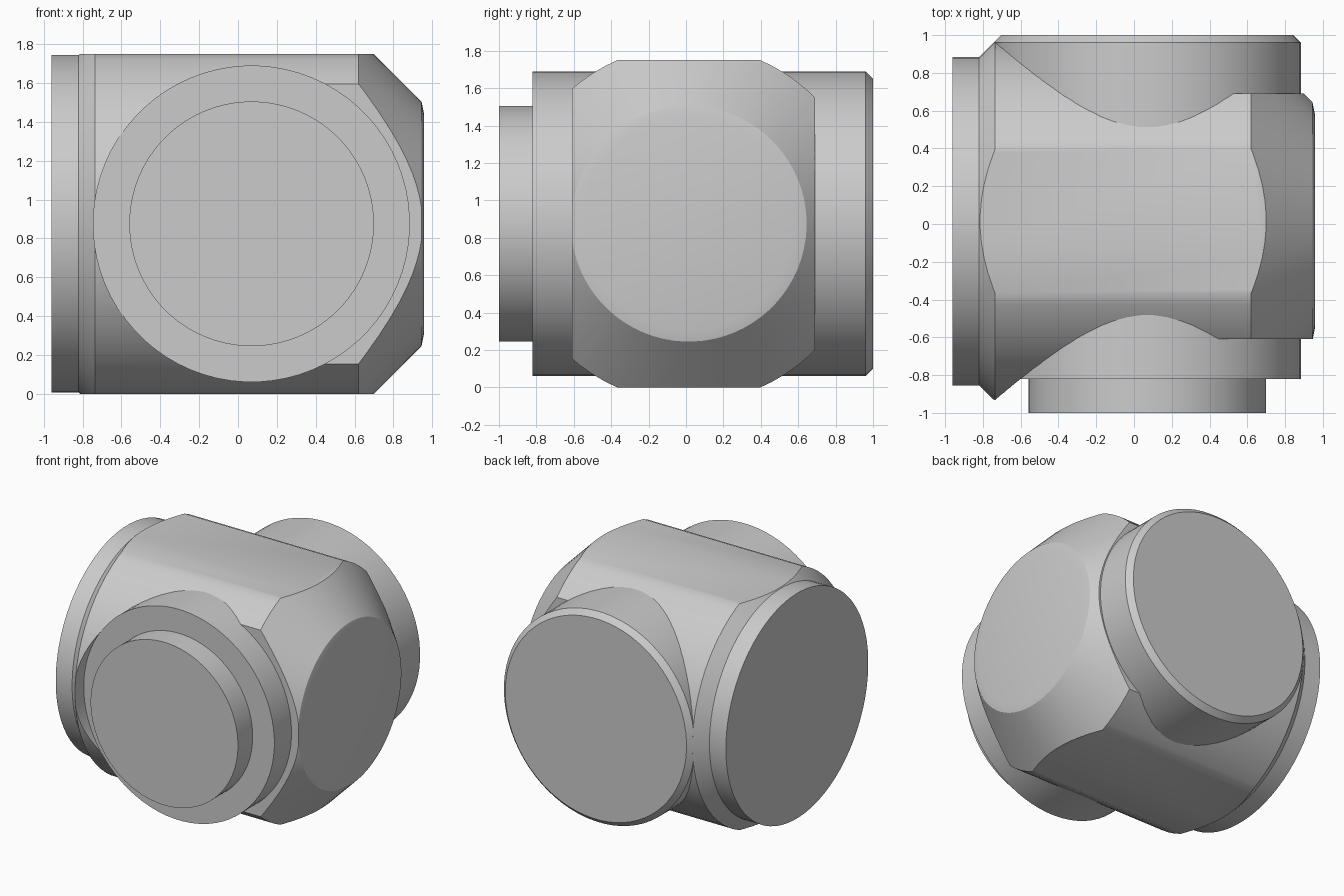
import bpy, bmesh, math
from mathutils import Matrix, Vector

cube = bpy.data.objects.get("Cube")
if cube:
    bpy.data.objects.remove(cube, do_unlink=True)

SIDES = 72
AXIS_Z = 0.875      # height of every axis
BODY_Y = 0.015      # body axis offset
PORT_X = 0.07       # side port axis offset
PORT_R = 0.815

grey = bpy.data.materials.new("plain grey")
grey.use_nodes = True
colour = (0.6, 0.6, 0.6, 1)
grey.diffuse_color = colour
grey.node_tree.nodes["Principled BSDF"].inputs["Base Color"].default_value = colour


def add_object(name, bm):
    bmesh.ops.recalc_face_normals(bm, faces=bm.faces[:])
    mesh = bpy.data.meshes.new(name)
    bm.to_mesh(mesh)
    bm.free()
    mesh.materials.append(grey)
    obj = bpy.data.objects.new(name, mesh)
    bpy.context.collection.objects.link(obj)
    return obj


def turned(name, axis, profile):
    """Solid of revolution along x or y from (position, radius) pairs."""
    bm = bmesh.new()
    rings = []
    for pos, r in profile:
        ring = []
        for i in range(SIDES):
            a = math.tau * (i + 0.5) / SIDES
            u, v = r * math.cos(a), AXIS_Z + r * math.sin(a)
            co = (pos, BODY_Y + u, v) if axis == "x" else (PORT_X + u, pos, v)
            ring.append(bm.verts.new(co))
        rings.append(ring)
    for a, b in zip(rings, rings[1:]):
        for i in range(SIDES):
            j = (i + 1) % SIDES
            bm.faces.new((a[i], a[j], b[j], b[i]))
    bm.faces.new(rings[0])
    bm.faces.new(rings[-1])
    return add_object(name, bm)


def box(name, low, high):
    low, high = Vector(low), Vector(high)
    bm = bmesh.new()
    bmesh.ops.create_cube(bm, size=1, matrix=Matrix.Translation((low + high) / 2)
                          @ Matrix.Diagonal((high - low).to_4d()))
    return add_object(name, bm)


def cut(target, cutter):
    mod = target.modifiers.new("cut", "BOOLEAN")
    mod.operation = "DIFFERENCE"
    mod.solver = "EXACT"
    mod.object = cutter
    bpy.context.view_layer.objects.active = target
    bpy.ops.object.modifier_apply(modifier=mod.name)
    bpy.data.objects.remove(cutter, do_unlink=True)


# Main body with a bevel at the left and a wide cone at the right
body = turned("body", "x", [(-0.83, 0.86), (-0.82, 0.87), (-0.735, 0.955),
                            (0.62, 0.955), (0.945, 0.63), (0.957, 0.57)])

# Flats above and below, and on the right half of the front and back
cut(body, box("top_cutter", (-2, -2, 1.75), (2, 2, 3)))
cut(body, box("bottom_cutter", (-2, -2, -1), (2, 2, 0)))
cut(body, box("front_cutter", (PORT_X, -2, -1), (2, -0.61, 3)))
cut(body, box("back_cutter", (PORT_X, 0.69, -1), (2, 2, 3)))

# Clearance around the front port face
cut(body, turned("port_cutter", "y", [(-2, PORT_R), (-0.815, PORT_R)]))

# Left flange and the ports
flange = turned("left_flange", "x", [(-0.96, 0.87), (-0.81, 0.87)])
front_port = turned("front_port", "y", [(-0.82, PORT_R), (0, PORT_R)])
front_boss = turned("front_boss", "y", [(-1, 0.63), (-0.8, 0.63)])
back_port = turned("back_port", "y", [(0, PORT_R), (0.96, PORT_R), (1, 0.775)])

# Smooth round walls with crisp edges
bpy.ops.object.select_all(action="DESELECT")
for obj in (body, flange, front_port, front_boss, back_port):
    obj.select_set(True)
bpy.context.view_layer.objects.active = body
bpy.ops.object.shade_smooth_by_angle(angle=math.radians(25))
